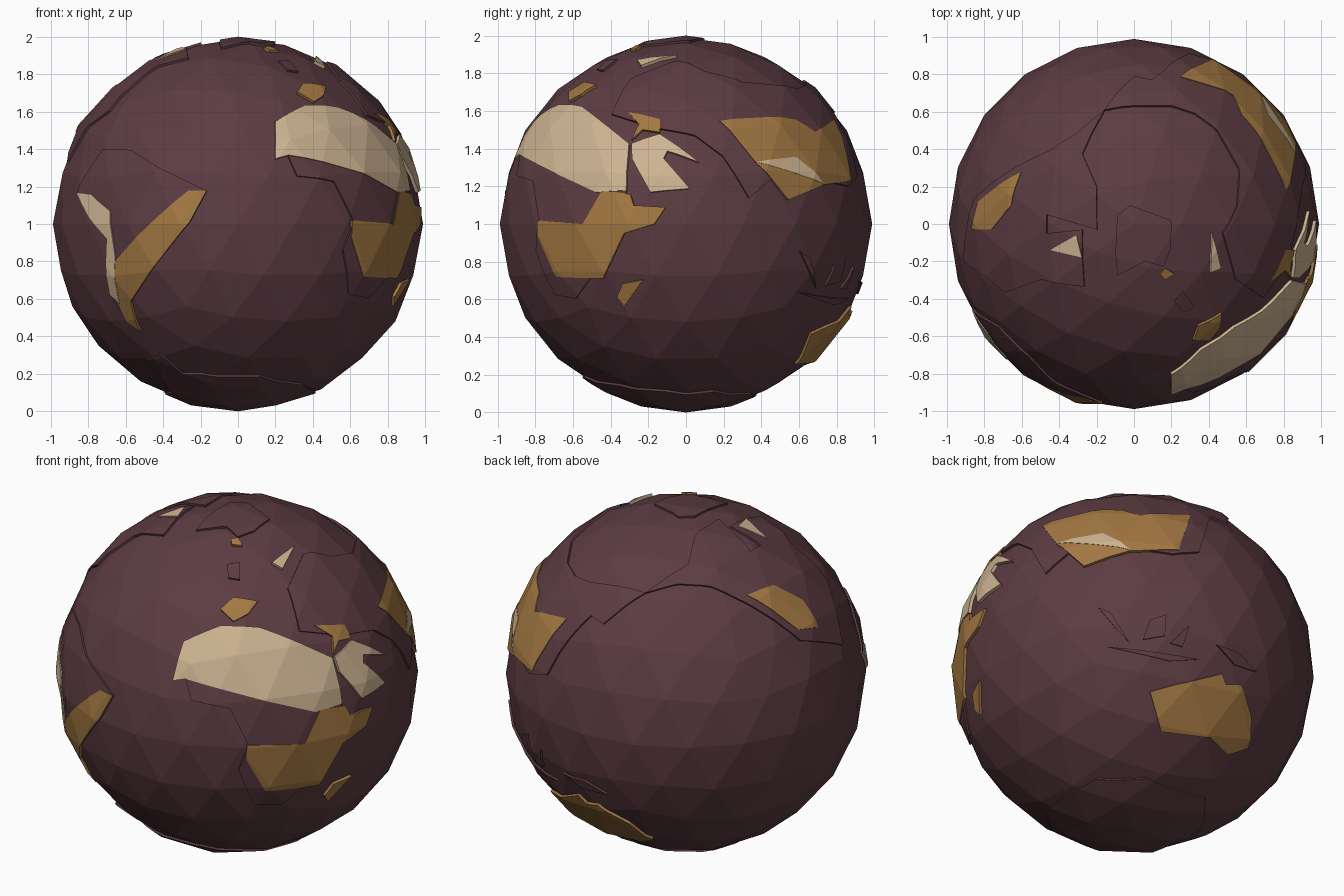
import bpy
import bmesh
from math import sqrt
from mathutils import Vector

default_cube = bpy.data.objects.get("Cube")
if default_cube:
    bpy.data.objects.remove(default_cube, do_unlink=True)

CENTRE = Vector((0, 0, 1))
SEA_RADIUS, LAND_RADIUS = .988, 1.0
OCHRE_RADIUS, TAN_RADIUS = 1.004, 1.006


def make_material(name, rgb):
    material = bpy.data.materials.new(name)
    material.use_nodes = True
    colour = (*rgb, 1)
    material.diffuse_color = colour
    material.node_tree.nodes["Principled BSDF"].inputs["Base Color"].default_value = colour
    return material


MAROON = make_material("dark maroon", (.107, .045, .055))
OCHRE = make_material("ochre", (.37, .19, .055))
TAN = make_material("pale tan", (.62, .46, .29))


def add_object(name, bm, material):
    mesh = bpy.data.meshes.new(name)
    bm.to_mesh(mesh)
    bm.free()
    mesh.materials.append(material)
    obj = bpy.data.objects.new(name, mesh)
    bpy.context.collection.objects.link(obj)
    obj.location = CENTRE
    return obj


def faceted_ball(name, radius, material):
    bm = bmesh.new()
    bmesh.ops.create_icosphere(bm, subdivisions=3, radius=radius)
    return add_object(name, bm, material)


# Each side of the globe: right, up and outward axes for drawing outlines
def side(right, up):
    right, up = Vector(right).normalized(), Vector(up).normalized()
    return right, up, right.cross(up)


FRONT = side((1, 0, 0), (0, 0, 1))
RIGHT = side((0, 1, 0), (0, 0, 1))
TOP = side((1, 0, 0), (0, 1, 0))
BOTTOM = side((1, 0, 0), (0, -1, 0))
BELOW = side((-.766, .643, 0), (.321, .383, .866))


def on_globe(frame, u, v):
    right, up, outward = frame
    depth = sqrt(max(0, 1 - u * u - v * v))
    return (right * u + up * v + outward * depth).normalized()


def region(name, frame, outline, material=MAROON, radius=LAND_RADIUS):
    """Cut a raised piece from a faceted ball with a tapered radial wedge."""
    points = [on_globe(frame, u, v) for u, v in outline]
    axis = sum(points, Vector()).normalized()
    flat = [p / max(p.dot(axis), .2) for p in points]
    bm = bmesh.new()
    inner = [bm.verts.new(p * .4) for p in flat]
    outer = [bm.verts.new(p * 1.1) for p in flat]
    bm.faces.new(inner)
    bm.faces.new(outer)
    for i in range(len(flat)):
        j = (i + 1) % len(flat)
        bm.faces.new((inner[i], inner[j], outer[j], outer[i]))
    bmesh.ops.recalc_face_normals(bm, faces=bm.faces)
    cutter = add_object(name + "_cutter", bm, material)
    cutter.hide_render = True

    piece = faceted_ball(name, radius, material)
    cut = piece.modifiers.new("outline", "BOOLEAN")
    cut.operation, cut.solver, cut.object = "INTERSECT", "EXACT", cutter
    bpy.context.view_layer.update()
    evaluated = piece.evaluated_get(bpy.context.evaluated_depsgraph_get())
    result = bpy.data.meshes.new_from_object(evaluated)
    piece.modifiers.clear()
    piece.data = result
    result.materials.clear()
    result.materials.append(material)
    bpy.data.objects.remove(cutter, do_unlink=True)


def ochre(name, frame, outline):
    region(name, frame, outline, OCHRE, OCHRE_RADIUS)


def tan(name, frame, outline):
    region(name, frame, outline, TAN, TAN_RADIUS)


# Sea
faceted_ball("sea", SEA_RADIUS, MAROON)

# Dark continents
region("northwest_continent", TOP, [
    (-.87, .13), (-.7, .27), (-.45, .4), (-.3, .5), (-.16, .62), (-.28, .38),
    (-.2, .2), (-.2, -.03), (-.47, .05), (-.47, -.05), (-.28, -.03),
    (-.27, -.34), (-.5, -.3), (-.7, -.37), (-.8, -.28), (-.92, -.2)])
region("southwest_continent", FRONT, [
    (-.87, .17), (-.73, .4), (-.58, .4), (-.42, .3), (-.17, .18),
    (-.26, .01), (-.58, -.42), (-.53, -.58), (-.6, -.53), (-.69, -.38),
    (-.71, -.08)])
region("central_continent", FRONT, [
    (.27, .37), (.32, .26), (.52, .23), (.62, .02), (.57, -.14),
    (.6, -.38), (.7, -.4), (.8, -.3), (.93, 0), (.93, .18), (.86, .18)])
region("northeast_continent", TOP, [
    (-.16, .62), (.2, .64), (.33, .6), (.45, .5), (.57, .3), (.56, .1),
    (.48, -.05), (.55, -.3), (.7, -.4), (.83, -.2), (.88, .05), (.91, .2),
    (.93, .34), (.82, .5), (.62, .75), (.45, .87), (.3, .92), (.16, .83),
    (.1, .78), (0, .8)])
region("south_polar_land", BOTTOM, [
    (-.5, .45), (-.42, .58), (-.3, .5), (-.2, .55), (.12, .55), (.35, .35),
    (.42, .1), (.4, -.15), (.2, -.35), (-.2, -.38), (-.4, -.1), (-.35, .25)])

# Dark islands
region("north_polar_island", TOP, [
    (-.09, .05), (-.02, .1), (.2, .02), (.2, -.13), (.16, -.23),
    (.06, -.2), (-.09, -.28), (-.1, -.16)])
region("northern_island", TOP, [(.22, -.42), (.27, -.37), (.33, -.45), (.27, -.48)])
region("west_archipelago", BELOW, [(-.2, .36), (-.13, .33), (-.03, .17), (-.1, .24)])
region("middle_archipelago", BELOW, [(.05, .18), (.09, .29), (.18, .32), (.17, .2)])
region("east_archipelago", BELOW, [(.2, .16), (.31, .26), (.27, .14)])
region("long_island", BELOW, [(-.15, .14), (.05, .12), (.37, .07), (.2, .06)])
region("outer_island", BELOW, [(.46, .15), (.59, .1), (.68, 0), (.56, .04)])

# Ochre land
ochre("southern_savanna", RIGHT, [
    (-.79, .02), (-.55, 0), (-.45, .18), (-.3, .16), (-.28, .1), (-.11, .09),
    (-.17, 0), (-.33, -.05), (-.44, -.29), (-.69, -.28), (-.79, -.07)])
ochre("savanna_island", RIGHT, [(-.34, -.32), (-.23, -.3), (-.33, -.44), (-.37, -.39)])
ochre("inland_sea_coast", RIGHT, [
    (-.31, .6), (-.14, .56), (-.14, .49), (-.23, .5), (-.29, .45), (-.25, .53)])
ochre("eastern_steppe", RIGHT, [
    (.18, .55), (.59, .56), (.69, .49), (.79, .56), (.87, .3), (.88, .23),
    (.74, .21), (.55, .13), (.38, .32)])
ochre("western_peninsula", FRONT, [
    (.32, .71), (.35, .76), (.47, .74), (.46, .69), (.41, .66)])
ochre("eastern_highlands", FRONT, [
    (-.66, -.2), (-.27, .18), (-.17, .18), (-.26, .01), (-.58, -.42),
    (-.53, -.58), (-.6, -.53), (-.65, -.42)])
ochre("western_plateau", TOP, [
    (-.87, -.03), (-.84, .12), (-.61, .28), (-.66, .1), (-.77, -.03)])
ochre("volcanic_island", TOP, [(.14, -.27), (.17, -.24), (.22, -.27), (.17, -.3)])
ochre("southeast_continent", BELOW, [
    (.09, -.11), (.23, -.07), (.49, -.01), (.51, -.07), (.59, -.07),
    (.65, -.25), (.63, -.42), (.52, -.46), (.42, -.36), (.15, -.33)])

# Pale deserts and mountains
tan("great_desert", FRONT, [
    (.2, .35), (.2, .55), (.36, .64), (.54, .63), (.7, .55), (.85, .43),
    (.93, .18), (.86, .17), (.27, .37)])
tan("desert_peninsula", RIGHT, [
    (-.29, .43), (-.14, .48), (.07, .33), (-.1, .39), (-.12, .35),
    (.02, .19), (-.19, .17), (-.29, .35)])
tan("high_plateau", RIGHT, [(.37, .33), (.59, .36), (.74, .21)])
tan("western_mountains", FRONT, [
    (-.87, .17), (-.79, .16), (-.69, .07), (-.66, -.18), (-.64, -.43),
    (-.69, -.38), (-.71, -.08)])
tan("northern_bay_land", TOP, [(-.45, -.14), (-.31, -.06), (-.28, -.18)])
tan("northern_mountains", TOP, [(.42, -.05), (.47, -.24), (.41, -.26)])
